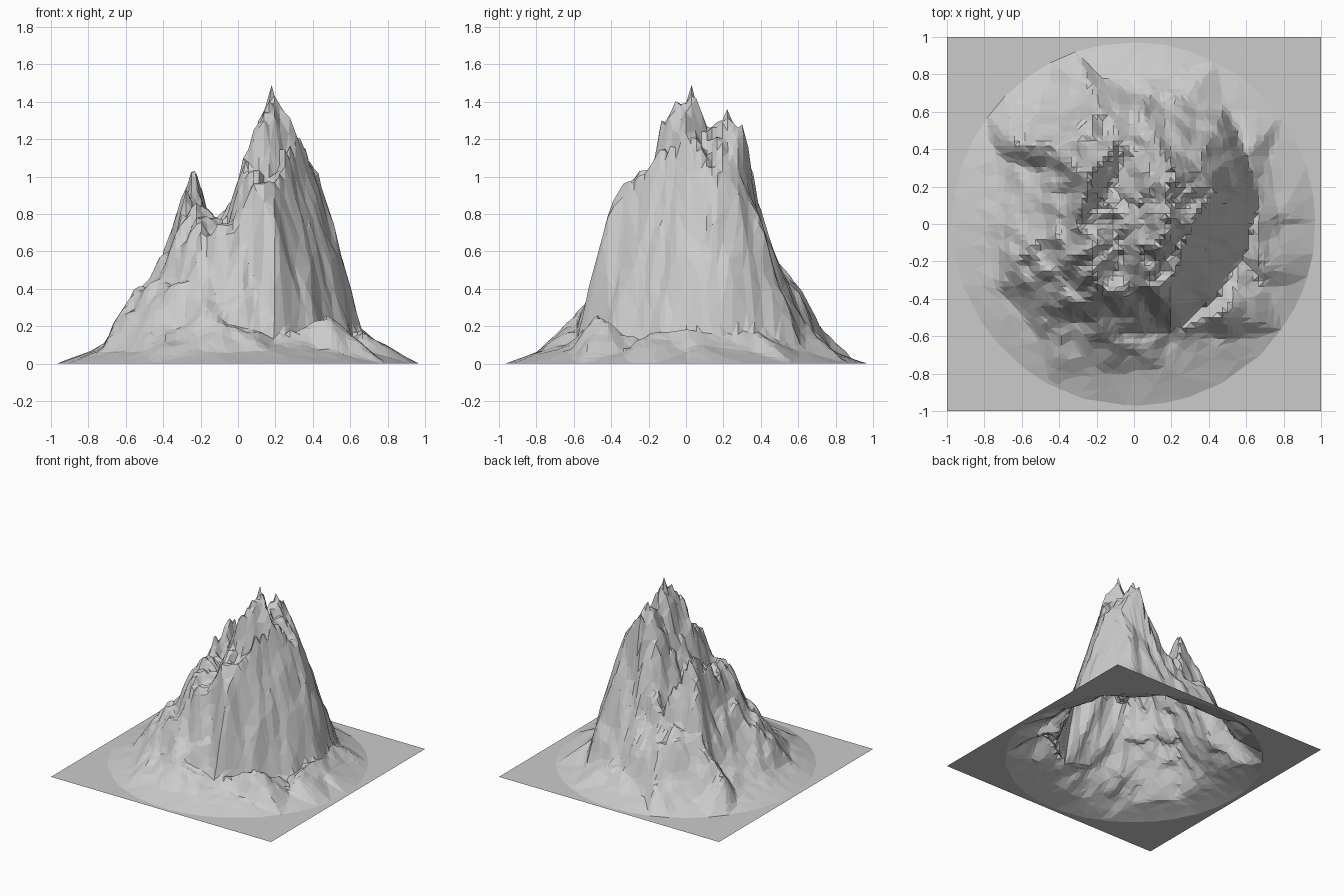
import bpy, bmesh, math
from mathutils import Vector, noise, kdtree
from mathutils.geometry import delaunay_2d_cdt
from mathutils.bvhtree import BVHTree

if "Cube" in bpy.data.objects:
    bpy.data.objects.remove(bpy.data.objects["Cube"])

RIM = 0.97      # radius where the mountain meets the flat ground
CELLS = 72      # terrain grid resolution

# Key points of the mountain (x, y, height): summits, shoulders, valleys, foothills
KEYS = [
    (.18, .03, 1.49), (.14, -.13, 1.30), (.19, .22, 1.36), (.17, .13, 1.26),
    (.31, .00, 1.23), (.20, .30, 1.28), (.34, .28, 1.07), (.43, .17, 1.02),
    (.22, -.26, 1.0), (.10, -.36, .92), (.04, -.15, 1.08), (.02, .05, .95),
    (.04, .27, .98), (-.07, .13, .72), (-.23, .235, 1.03), (-.16, .12, .77),
    (-.30, -.02, .80), (-.22, -.12, .86), (-.20, -.32, .70), (-.02, -.38, .70),
    (-.08, -.13, .72), (.15, -.48, .42), (-.10, -.47, .36), (.20, -.58, .14),
    (-.12, -.60, .24), (-.38, -.55, .18), (.66, .08, .18), (.52, .15, .75),
    (.57, -.20, .10), (.40, -.42, .12), (.48, -.48, .25), (.68, -.20, .17),
    (.78, .05, .10), (.60, .36, .18), (.15, .41, .88), (.15, .48, .55),
    (-.05, .45, .55), (-.20, .60, .44), (.20, .63, .22), (-.22, .72, .20),
    (-.40, .42, .50), (-.62, .42, .24), (-.50, .29, .20), (-.45, -.08, .48),
    (-.56, -.12, .38), (-.40, -.30, .43), (-.68, .00, .12),
    (-.09, .28, .62), (.17, -.19, .95), (.20, -.41, .76),
]


def ring(radius, count, height):
    return [(radius * math.cos(2 * math.pi * i / count),
             radius * math.sin(2 * math.pi * i / count), height) for i in range(count)]


# Coarse mountain form: triangulated key points, a low apron and the rim
points = KEYS + ring(0.80, 14, 0.065) + ring(RIM, 40, 0.0)
v2, _, faces, orig, _, _ = delaunay_2d_cdt(
    [Vector(p[:2]) for p in points], [], [], 0, 1e-5)
coarse = [Vector((v.x, v.y, points[orig[i][0]][2])) for i, v in enumerate(v2)]
form = BVHTree.FromPolygons(coarse, faces)


def height(x, y):
    r = math.hypot(x, y)
    if r >= RIM:
        return 0.0
    fade = min(1.0, (RIM - r) / 0.3)
    rough = 0.036 if x < 0.2 else 0.02
    # Warp the sampling position for jagged ridges
    dx = noise.noise(Vector((x * 9, y * 9, 1.3))) * rough * fade
    dy = noise.noise(Vector((x * 9, y * 9, 7.7))) * rough * fade
    hit = form.ray_cast(Vector((x + dx, y + dy, 5)), Vector((0, 0, -1)))[0]
    z = hit.z if hit else 0.0
    # Gullies running downhill, plus rock breakup
    a = math.atan2(y - 0.03, x - 0.1)
    gully = noise.noise(Vector((math.cos(a) * 6, math.sin(a) * 6, r * 2)))
    chip = noise.noise(Vector((x * 13, y * 13, 3.1)))
    z += (gully * 0.05 + chip * 0.06) * fade * min(1.0, z * 2.2)
    return max(0.0, z)


# Terrain sheet, open underneath
bm = bmesh.new()
bmesh.ops.create_grid(bm, x_segments=CELLS, y_segments=CELLS, size=1.0)
for v in bm.verts:
    v.co.z = height(v.co.x, v.co.y)

# Pin the nearest terrain vertex to each upper key point so summits stay sharp
bm.verts.ensure_lookup_table()
tree = kdtree.KDTree(len(bm.verts))
for i, v in enumerate(bm.verts):
    tree.insert((v.co.x, v.co.y, 0), i)
tree.balance()
for x, y, z in KEYS[:20]:
    bm.verts[tree.find((x, y, 0))[1]].co = (x, y, z)

# Round off the rim: pull nearby vertices onto the circle
for v in bm.verts:
    r = math.hypot(v.co.x, v.co.y)
    if abs(r - RIM) < 0.013:
        v.co = (v.co.x * RIM / r, v.co.y * RIM / r, 0)

bmesh.ops.triangulate(bm, faces=bm.faces[:], quad_method='SHORT_EDGE')
mesh = bpy.data.meshes.new("mountain")
bm.to_mesh(mesh)
bm.free()
mountain = bpy.data.objects.new("mountain", mesh)
bpy.context.collection.objects.link(mountain)

# Reduce to larger irregular facets
facets = mountain.modifiers.new("facets", 'DECIMATE')
facets.ratio = 0.33
